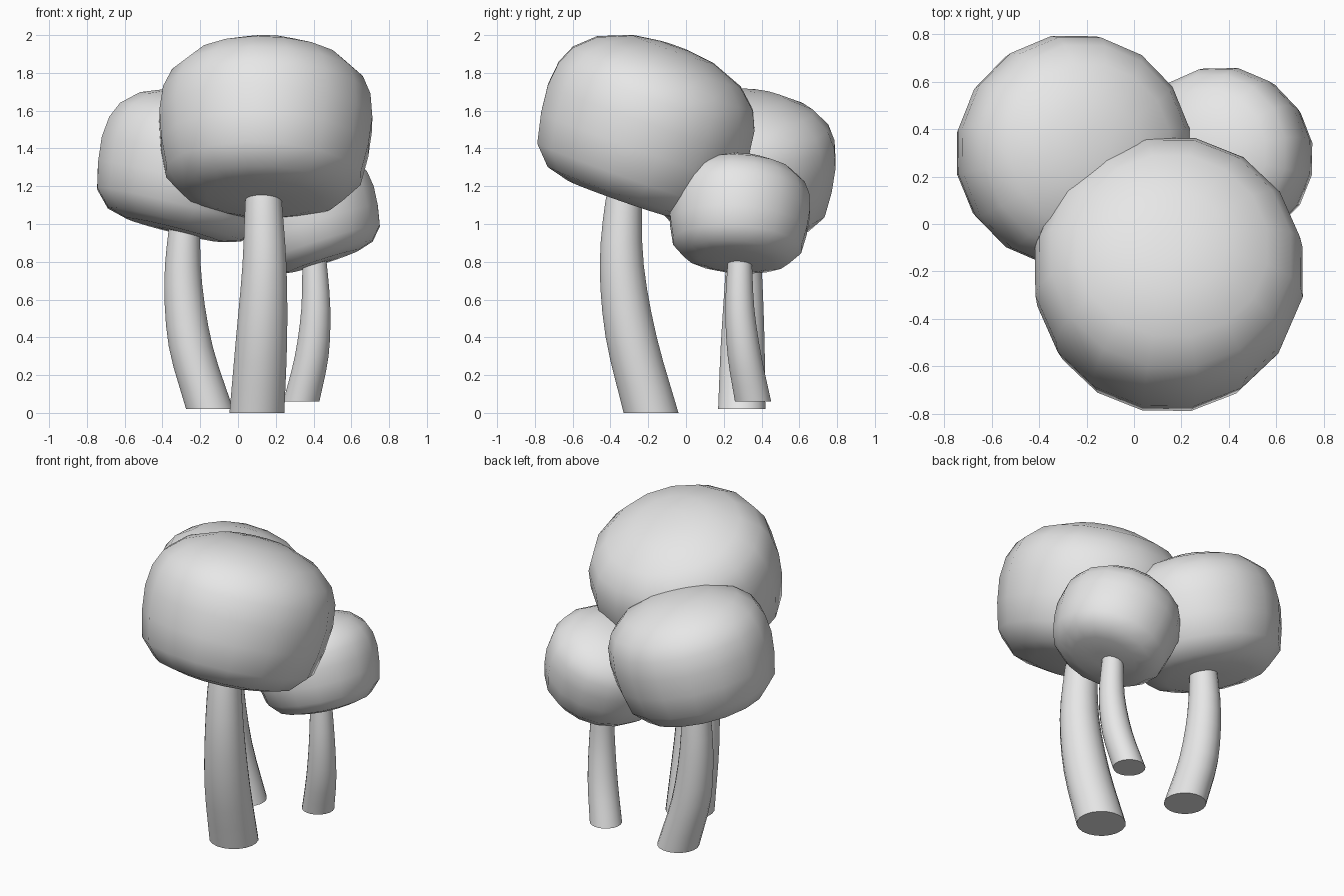
import bpy, bmesh, math
from mathutils import Vector, Matrix

cube = bpy.data.objects.get("Cube")
if cube:
    bpy.data.objects.remove(cube, do_unlink=True)

# Single plain colour
grey = bpy.data.materials.new("light_grey")
grey.use_nodes = True
grey.diffuse_color = (0.8, 0.8, 0.8, 1)
grey.node_tree.nodes["Principled BSDF"].inputs["Base Color"].default_value = (0.8, 0.8, 0.8, 1)


def loft(name, rings, sides, matrix=Matrix.Identity(4)):
    """Skin a stack of level circles given as (centre, radius) and close the ends."""
    bm = bmesh.new()
    loops = []
    for centre, radius in rings:
        loop = []
        for i in range(sides):
            a = math.tau * (i + 0.5) / sides
            offset = Vector((math.cos(a), math.sin(a), 0)) * radius
            loop.append(bm.verts.new(matrix @ (Vector(centre) + offset)))
        loops.append(loop)
    for low, high in zip(loops, loops[1:]):
        for i in range(sides):
            j = (i + 1) % sides
            bm.faces.new((low[i], low[j], high[j], high[i]))
    bm.faces.new(loops[0][::-1])
    bm.faces.new(loops[-1])
    mesh = bpy.data.meshes.new(name)
    bm.to_mesh(mesh)
    bm.free()
    mesh.materials.append(grey)
    obj = bpy.data.objects.new(name, mesh)
    bpy.context.collection.objects.link(obj)
    bpy.ops.object.select_all(action='DESELECT')
    obj.select_set(True)
    bpy.context.view_layer.objects.active = obj
    bpy.ops.object.shade_smooth_by_angle(angle=math.radians(55))
    return obj


# Cap outline: (radius, height above the underside)
CAP = [(0.10, 0.0), (0.30, 0.005), (0.43, 0.04), (0.525, 0.14), (0.56, 0.30),
       (0.575, 0.45), (0.56, 0.58), (0.515, 0.68), (0.41, 0.775),
       (0.23, 0.845), (0.08, 0.865)]
STEM_RADII = [0.147, 0.137, 0.118, 0.098, 0.08]


def bend(points, steps=3):
    """Resample a path and its radii smoothly between the given points."""
    data = [Vector((*p, r)) for p, r in points]
    out = []
    for i in range(len(data) - 1):
        a, b = data[i], data[i + 1]
        ta = (b - data[i - 1]) / 2 if i else b - a
        tb = (data[i + 2] - a) / 2 if i + 2 < len(data) else b - a
        for s in range(steps):
            t = s / steps
            q = ((2*t**3 - 3*t**2 + 1) * a + (t**3 - 2*t**2 + t) * ta
                 + (3*t**2 - 2*t**3) * b + (t**3 - t**2) * tb)
            out.append((q.xyz, q.w))
    out.append((data[-1].xyz, data[-1].w))
    return out


def mushroom(name, scale, stem, cap_base, cap_axis):
    radii = [r * scale for r in STEM_RADII]
    loft(name + "_stem", bend(list(zip(stem, radii))), 20)
    turn = Vector((0, 0, 1)).rotation_difference(Vector(cap_axis)).to_matrix().to_4x4()
    place = Matrix.Translation(cap_base) @ turn @ Matrix.Scale(scale, 4)
    loft(name + "_cap", [((0, 0, h), r) for r, h in CAP], 16, place)


# Large front mushroom
mushroom("front_mushroom", 1.0,
         [(0.10, -0.185, 0), (0.125, -0.29, 0.4), (0.14, -0.34, 0.78),
          (0.135, -0.33, 1.12), (0.135, -0.30, 1.3)],
         (0.13, -0.347, 1.128), (0.04, 0.35, 1))

# Medium mushroom at the back
mushroom("right_mushroom", 0.86,
         [(-0.15, 0.295, 0.02), (-0.25, 0.30, 0.35), (-0.29, 0.305, 0.68),
          (-0.285, 0.305, 0.96), (-0.27, 0.305, 1.1)],
         (-0.345, 0.285, 0.965), (0.25, 0.06, 1))

# Small mushroom at the back
mushroom("left_mushroom", 0.66,
         [(0.335, 0.355, 0.06), (0.39, 0.31, 0.3), (0.412, 0.285, 0.55),
          (0.405, 0.285, 0.80), (0.40, 0.285, 0.9)],
         (0.455, 0.265, 0.80), (-0.32, 0.07, 1))
